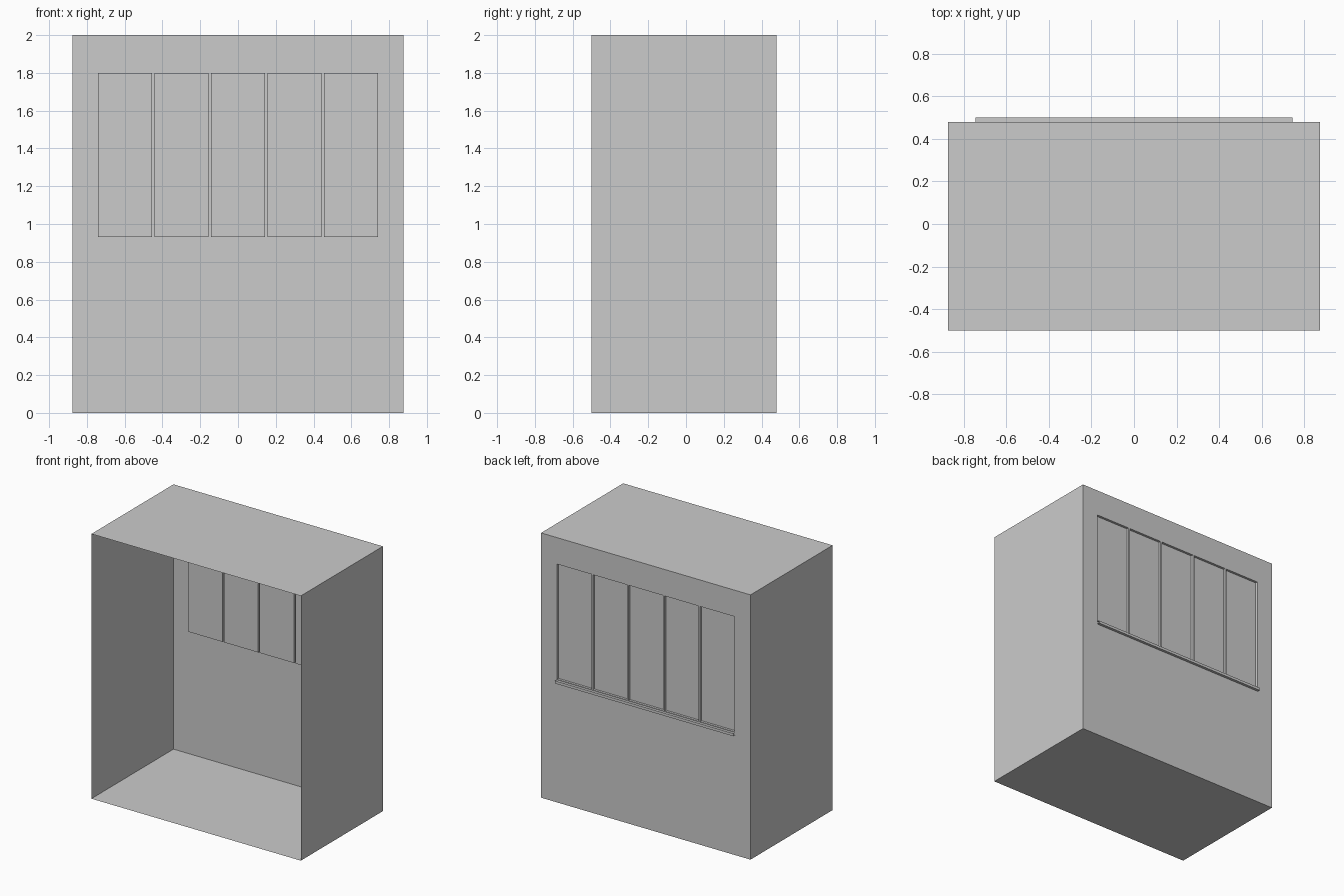
import bpy
import bmesh
from mathutils import Vector

cube = bpy.data.objects.get("Cube")
if cube:
    bpy.data.objects.remove(cube, do_unlink=True)

GREY = (0.6, 0.6, 0.6, 1.0)
mat = bpy.data.materials.new("plain_grey")
mat.use_nodes = True
mat.diffuse_color = GREY
mat.node_tree.nodes["Principled BSDF"].inputs["Base Color"].default_value = GREY

HALF_W, FRONT, BACK, HEIGHT = 0.875, -0.50, 0.48, 2.0
PANES, PANE_HALF, GAP = 5, 0.74, 0.013
PANE_LOW, PANE_HIGH, RECESS = 0.93, 1.80, 0.018


def finish(name, bm):
    mesh = bpy.data.meshes.new(name)
    bm.to_mesh(mesh)
    bm.free()
    mesh.materials.append(mat)
    obj = bpy.data.objects.new(name, mesh)
    bpy.context.collection.objects.link(obj)
    return obj


def box(low, high):
    """Box between two corners, with outward normals."""
    bm = bmesh.new()
    bmesh.ops.create_cube(bm, size=1)
    low, high = Vector(low), Vector(high)
    bmesh.ops.scale(bm, vec=high - low, verts=bm.verts)
    bmesh.ops.translate(bm, vec=(low + high) / 2, verts=bm.verts)
    bm.normal_update()
    return bm


def drop(bm, rule):
    faces = [f for f in bm.faces if rule(f.normal)]
    bmesh.ops.delete(bm, geom=faces, context='FACES')


# Thin room shell: floor, ceiling and side walls, open at the front
bm = box((-HALF_W, FRONT, 0), (HALF_W, BACK, HEIGHT))
drop(bm, lambda n: abs(n.y) > 0.5)
finish("room_shell", bm)

# Back wall, cut along the window edges
bm = box((-HALF_W, FRONT, 0), (HALF_W, BACK, HEIGHT))
drop(bm, lambda n: n.y < 0.5)
pitch = (2 * PANE_HALF + GAP) / PANES
panes = [(-PANE_HALF + i * pitch, -PANE_HALF + (i + 1) * pitch - GAP)
         for i in range(PANES)]
cuts = [((x, 0, 0), (1, 0, 0)) for pane in panes for x in pane]
cuts += [((0, 0, z), (0, 0, 1)) for z in (PANE_LOW, PANE_HIGH)]
for point, normal in cuts:
    bmesh.ops.bisect_plane(bm, geom=bm.verts[:] + bm.edges[:] + bm.faces[:],
                           plane_co=point, plane_no=normal)


# Window panes pushed inwards from the back wall
def is_pane(face):
    c = face.calc_center_median()
    return PANE_LOW < c.z < PANE_HIGH and any(a < c.x < b for a, b in panes)


pane_faces = [f for f in bm.faces if is_pane(f)]
result = bmesh.ops.extrude_face_region(bm, geom=pane_faces)
moved = [g for g in result["geom"] if isinstance(g, bmesh.types.BMVert)]
bmesh.ops.translate(bm, vec=(0, -RECESS, 0), verts=moved)
left_over = [f for f in pane_faces if f.is_valid]
if left_over:
    bmesh.ops.delete(bm, geom=left_over, context='FACES_ONLY')
bm.normal_update()
finish("back_wall_with_windows", bm)

# Folded strip below the windows, with open ends
bm = box((-0.745, BACK, 0.905), (0.745, 0.50, 0.925))
drop(bm, lambda n: abs(n.x) > 0.5 or n.y < -0.5)
finish("window_sill", bm)
